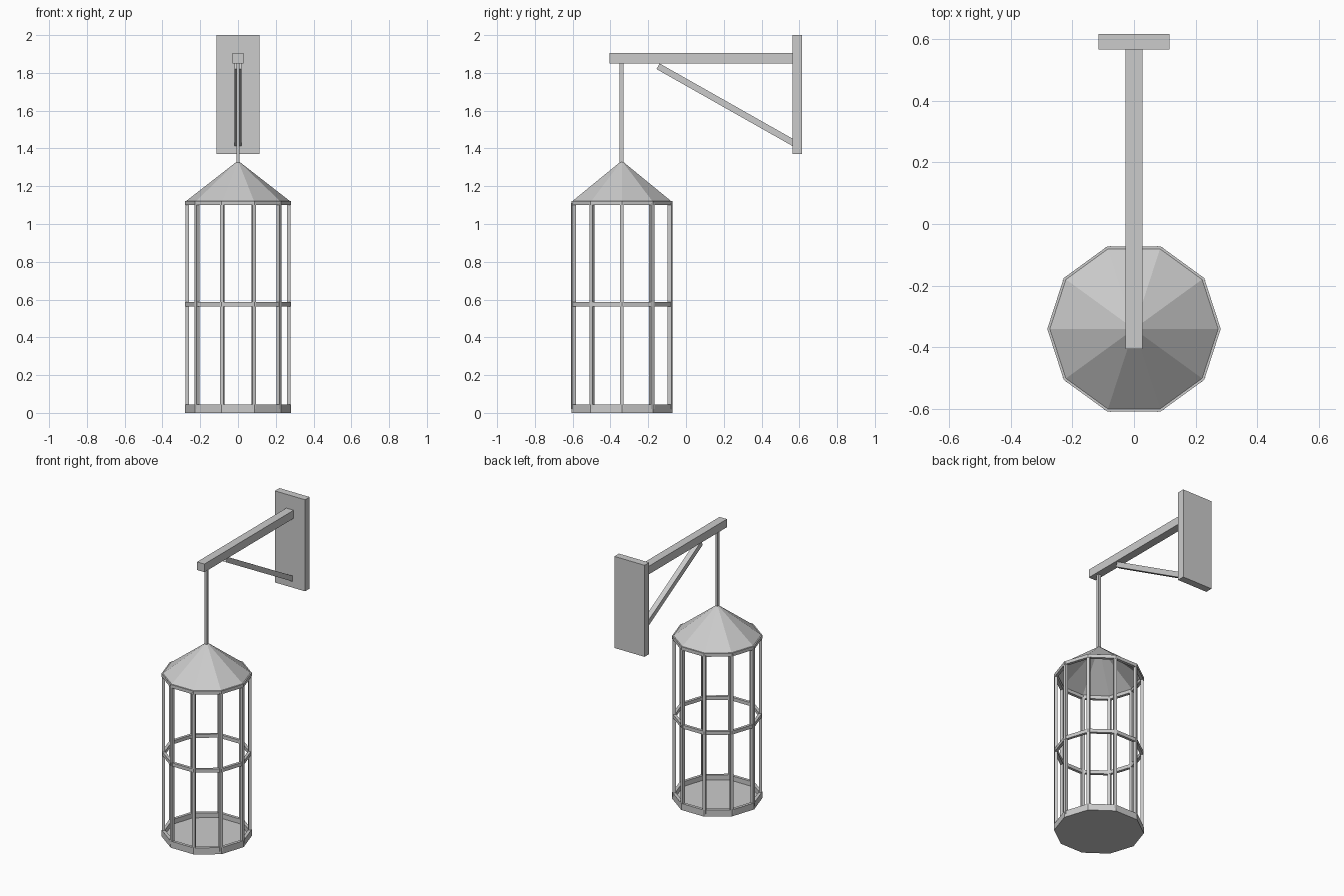
import bpy
import bmesh
from math import pi, cos, sin, hypot, atan2
from mathutils import Matrix

cube = bpy.data.objects.get("Cube")
if cube:
    bpy.data.objects.remove(cube, do_unlink=True)

SIDES = 10
CAGE_Y = -0.34

# Single grey material
grey = bpy.data.materials.new("plain_grey")
grey.use_nodes = True
colour = (0.6, 0.6, 0.6, 1)
grey.diffuse_color = colour
grey.node_tree.nodes["Principled BSDF"].inputs["Base Color"].default_value = colour


def finish(name, bm, location=(0, 0, 0)):
    bmesh.ops.recalc_face_normals(bm, faces=bm.faces)
    mesh = bpy.data.meshes.new(name)
    bm.to_mesh(mesh)
    bm.free()
    mesh.materials.append(grey)
    obj = bpy.data.objects.new(name, mesh)
    obj.location = location
    bpy.context.collection.objects.link(obj)
    return obj


def box(name, centre, size):
    bm = bmesh.new()
    bmesh.ops.create_cube(bm, size=1)
    bmesh.ops.scale(bm, vec=size, verts=bm.verts)
    return finish(name, bm, centre)


def polygon(bm, radius, z):
    steps = [2 * pi * i / SIDES for i in range(SIDES)]
    return [bm.verts.new((radius * cos(a), radius * sin(a), z)) for a in steps]


def ring(name, outer, inner, low, high):
    """Faceted hoop with a rectangular section."""
    bm = bmesh.new()
    section = [(outer, low), (outer, high), (inner, high), (inner, low)]
    loops = [polygon(bm, r, z) for r, z in section]
    for k, a in enumerate(loops):
        b = loops[(k + 1) % len(loops)]
        for i in range(SIDES):
            j = (i + 1) % SIDES
            bm.faces.new((a[i], a[j], b[j], b[i]))
    return finish(name, bm, (0, CAGE_Y, 0))


# Wall bracket
box("wall_plate", (0, 0.59, 1.685), (0.23, 0.05, 0.63))
box("arm", (0, 0.08, 1.877), (0.056, 0.97, 0.056))
dy, dz = 0.725, -0.41
brace = box("brace", (0, -0.148 + dy / 2, 1.835 + dz / 2), (0.036, hypot(dy, dz), 0.034))
brace.rotation_euler.x = atan2(dz, dy)
box("hanging_rod", (0, CAGE_Y - 0.002, 1.59), (0.018, 0.02, 0.53))

# Roof: open faceted cone
bm = bmesh.new()
rim = polygon(bm, 0.274, 1.122)
apex = bm.verts.new((0, 0, 1.335))
for i in range(SIDES):
    bm.faces.new((rim[i], rim[(i + 1) % SIDES], apex))
finish("roof", bm, (0, CAGE_Y, 0))

# Hoops and floor
ring("roof_ring", 0.281, 0.26, 1.1, 1.123)
ring("middle_ring", 0.28, 0.26, 0.562, 0.586)
ring("base_ring", 0.281, 0.26, 0, 0.045)
bm = bmesh.new()
loops = [polygon(bm, 0.27, z) for z in (0, 0.012)]
for loop in loops:
    bm.faces.new(loop)
for i in range(SIDES):
    j = (i + 1) % SIDES
    bm.faces.new((loops[0][i], loops[0][j], loops[1][j], loops[1][i]))
finish("floor", bm, (0, CAGE_Y, 0))

# Upright bars, one at each corner
bm = bmesh.new()
for i in range(SIDES):
    turn = Matrix.Rotation(2 * pi * i / SIDES, 4, 'Z')
    place = turn @ Matrix.Translation((0.269, 0, 0.565))
    bmesh.ops.create_cube(bm, size=1, matrix=place @ Matrix.Diagonal((0.02, 0.02, 1.09, 1)))
finish("cage_bars", bm, (0, CAGE_Y, 0))
